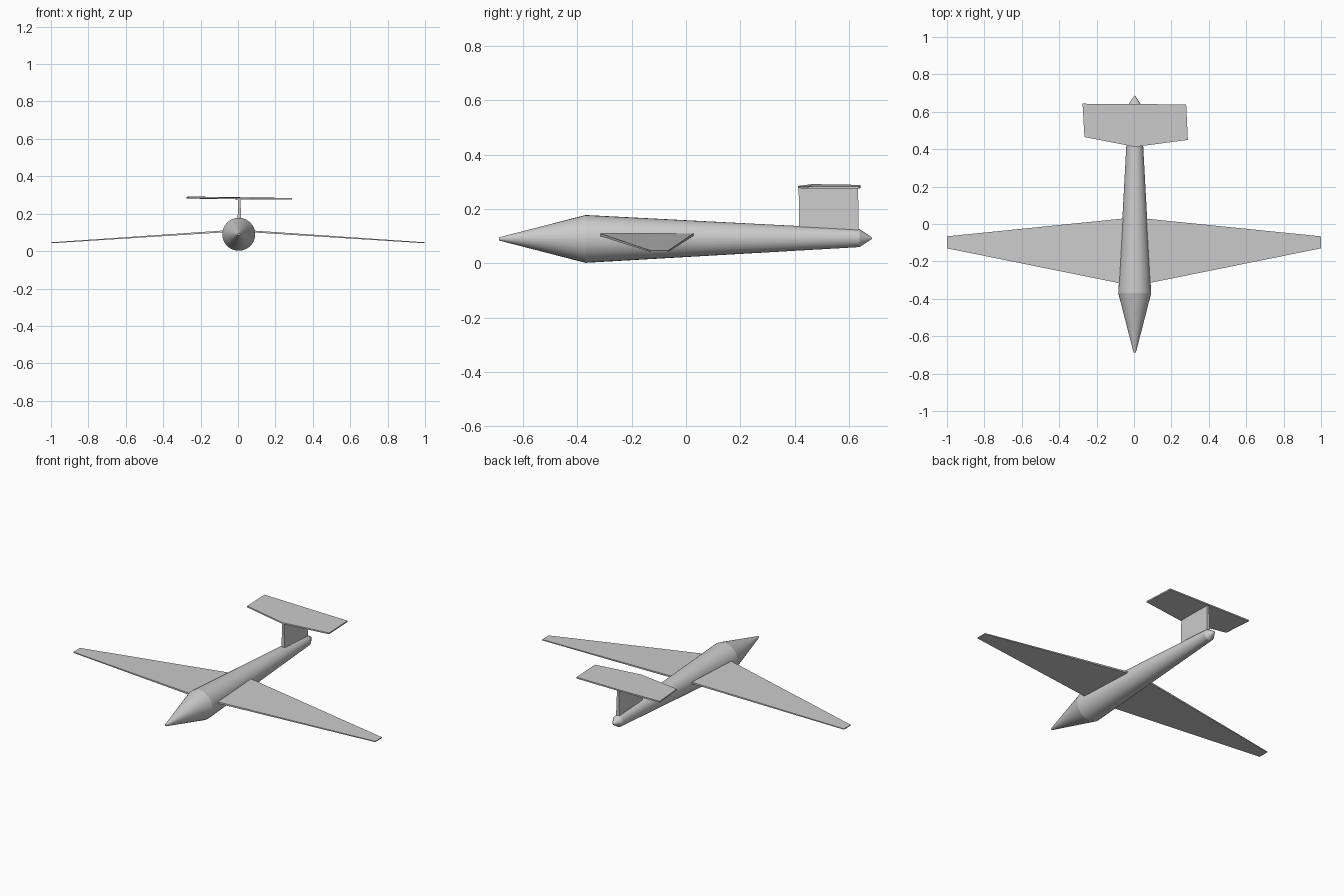
import bpy, bmesh, math

if "Cube" in bpy.data.objects:
    bpy.data.objects.remove(bpy.data.objects["Cube"])

grey = bpy.data.materials.new("light grey")
grey.diffuse_color = (0.6, 0.6, 0.6, 1)
grey.use_nodes = True
grey.node_tree.nodes["Principled BSDF"].inputs["Base Color"].default_value = grey.diffuse_color


def finish(name, bm):
    bmesh.ops.recalc_face_normals(bm, faces=bm.faces)
    me = bpy.data.meshes.new(name)
    bm.to_mesh(me)
    bm.free()
    ob = bpy.data.objects.new(name, me)
    bpy.context.collection.objects.link(ob)
    me.materials.append(grey)
    return ob


def prism(name, lower, upper):
    """Closed solid between two outlines with the same number of points."""
    bm = bmesh.new()
    a = [bm.verts.new(p) for p in lower]
    b = [bm.verts.new(p) for p in upper]
    bm.faces.new(a)
    bm.faces.new(b)
    n = len(a)
    for i in range(n):
        j = (i + 1) % n
        bm.faces.new((a[i], a[j], b[j], b[i]))
    return finish(name, bm)


# fuselage: round sections along y (y, centre z, radius)
sections = [(-0.688, 0.09, 0.006), (-0.37, 0.09, 0.088),
            (0.64, 0.093, 0.033), (0.686, 0.093, 0.002)]
N = 32
bm = bmesh.new()
rings = []
for y, zc, r in sections:
    rings.append([bm.verts.new((0.004 + r * math.cos(2 * math.pi * i / N), y,
                                zc + r * math.sin(2 * math.pi * i / N)))
                  for i in range(N)])
for p, q in zip(rings, rings[1:]):
    for i in range(N):
        j = (i + 1) % N
        bm.faces.new((p[i], p[j], q[j], q[i]))
bm.faces.new(rings[0])
bm.faces.new(rings[-1])
body = finish("fuselage", bm)
bpy.context.view_layer.objects.active = body
body.select_set(True)
bpy.ops.object.shade_smooth_by_angle(angle=math.radians(14))

# tapered, drooping wings
for side, name in ((-1, "left_wing"), (1, "right_wing")):
    wing = [(0.05, -0.322, 0.102, 0.010), (1.0, -0.13, 0.042, 0.005),
            (1.0, -0.066, 0.042, 0.005), (0.05, 0.03, 0.102, 0.010)]
    prism(name, [(side * x, y, z) for x, y, z, t in wing],
          [(side * x, y, z + t) for x, y, z, t in wing])

# upright fin, slightly thicker at the base
prism("tail_fin",
      [(-0.004, 0.417, 0.1), (0.019, 0.417, 0.1), (0.019, 0.636, 0.1), (-0.004, 0.636, 0.1)],
      [(0.001, 0.415, 0.281), (0.013, 0.415, 0.281), (0.013, 0.634, 0.281), (0.001, 0.634, 0.281)])

# tailplane on top of the fin
tail = [(-0.275, 0.643, 0.281), (-0.265, 0.465, 0.284), (0.006, 0.412, 0.277),
        (0.288, 0.45, 0.276), (0.279, 0.638, 0.275), (0.006, 0.642, 0.277)]
prism("tailplane", tail, [(x, y, z + 0.008) for x, y, z in tail])
